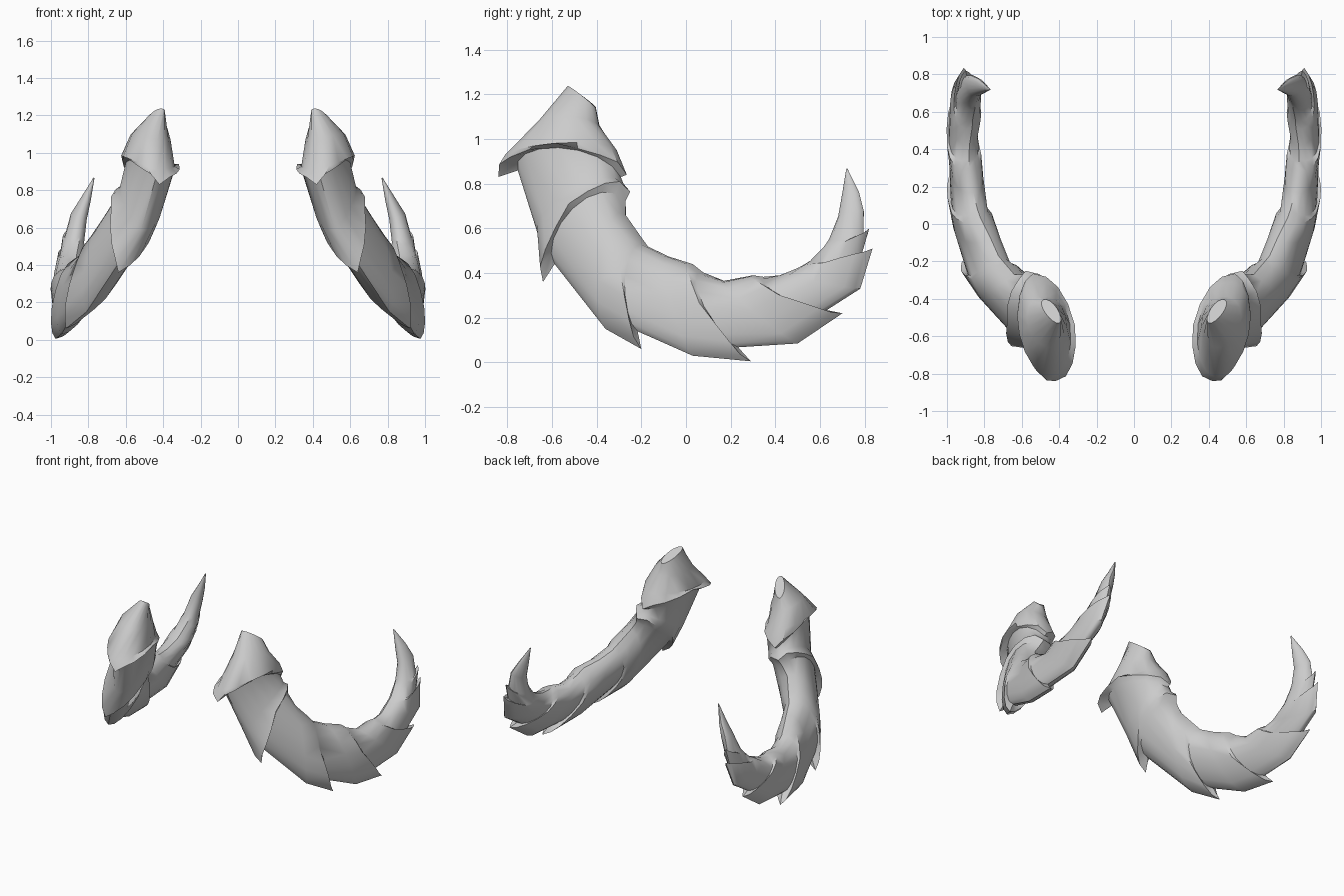
import bpy, bmesh, math
from mathutils import Vector

if "Cube" in bpy.data.objects:
    bpy.data.objects.remove(bpy.data.objects["Cube"])

SIDES = 16

# horn sections from base to tip: outer keel xyz, inner edge xyz, half thickness
SECTIONS = [
    (.40, -.53, 1.235, .485, -.405, 1.14, .035),
    (.43, -.66, 1.07, .505, -.39, 1.06, .105),
    (.435, -.82, .91, .53, -.31, .95, .14),
    (.42, -.84, .83, .54, -.265, .84, .145),
    (.52, -.665, .58, .555, -.28, .80, .12),
    (.64, -.64, .36, .58, -.25, .765, .135),
    (.81, -.36, .15, .64, -.27, .66, .115),
    (.92, -.20, .06, .70, -.20, .56, .11),
    (.945, .03, .03, .765, -.08, .475, .095),
    (.975, .29, .005, .82, .03, .44, .10),
    (.95, .50, .085, .86, .17, .365, .083),
    (.955, .70, .22, .88, .30, .39, .087),
    (.94, .78, .33, .88, .42, .39, .072),
    (.91, .835, .51, .865, .52, .43, .075),
    (.90, .82, .60, .85, .62, .52, .06),
    (.875, .795, .68, .83, .685, .65, .042),
    (.83, .775, .76, .80, .70, .75, .025),
    (.772, .722, .868, .768, .718, .866, .003),
]
RIMS = {3, 5, 7, 9, 11, 13, 14}   # sections where a scale ends in a flared lip


def build_rings():
    """Sections as (outer, inner, thickness, sweep), with a neck tucked in after each rim."""
    data = [(Vector(s[:3]), Vector(s[3:6]), s[6]) for s in SECTIONS]
    rings = []
    for i, (o, n, w) in enumerate(data):
        rim = i in RIMS
        sweep = .8 if rim else (.4 if 3 < i < 15 else .2)
        rings.append((o, n, w, sweep, rim))
        if rim:
            back = (o - data[i - 1][0]).normalized() * w * .2
            rings.append((o.lerp(n, .14) - back,
                          n.lerp(data[i + 1][1], .25) + (o - n) * .04, w * .86, .74, False))
    return rings


def horn(name, mat):
    rings = build_rings()
    centres = [(r[0] + r[1]) / 2 for r in rings]
    bm = bmesh.new()
    loops = []
    for i, (o, n, w, sweep, rim) in enumerate(rings):
        a, b = centres[max(i - 2, 0)], centres[min(i + 2, len(rings) - 1)]
        tangent = (b - a).normalized()
        axis = (o - n) / 2
        side = axis.cross(tangent).normalized()
        taper = .2 if i > 3 else .05
        loop = []
        for k in range(SIDES):
            t = 2 * math.pi * k / SIDES
            c, s = math.cos(t), math.sin(t)
            p = centres[i] + axis * c + side * (w * s * (1 - taper * c))
            # lips sweep back along the flanks, with a slight ripple
            p -= tangent * w * sweep * abs(s)
            if rim:
                p -= tangent * w * .1 * math.sin(5 * t) * s
            loop.append(bm.verts.new(p))
        loops.append(loop)
    for i in range(len(loops) - 1):
        for k in range(SIDES):
            m = (k + 1) % SIDES
            bm.faces.new((loops[i][k], loops[i][m], loops[i + 1][m], loops[i + 1][k]))
    # closed base and tip
    bm.faces.new(loops[0])
    bm.faces.new(loops[-1])
    bmesh.ops.recalc_face_normals(bm, faces=bm.faces)
    me = bpy.data.meshes.new(name)
    bm.to_mesh(me)
    bm.free()
    me.materials.append(mat)
    ob = bpy.data.objects.new(name, me)
    bpy.context.collection.objects.link(ob)
    # matching horn on the other side
    ob.modifiers.new("mirror", 'MIRROR').use_mirror_merge = False
    bpy.ops.object.select_all(action='DESELECT')
    ob.select_set(True)
    bpy.context.view_layer.objects.active = ob
    bpy.ops.object.shade_smooth_by_angle(angle=math.radians(40))


grey = bpy.data.materials.new("pale grey horn")
grey.diffuse_color = (.6, .6, .6, 1)
grey.use_nodes = True
grey.node_tree.nodes["Principled BSDF"].inputs["Base Color"].default_value = grey.diffuse_color
horn("horns", grey)
